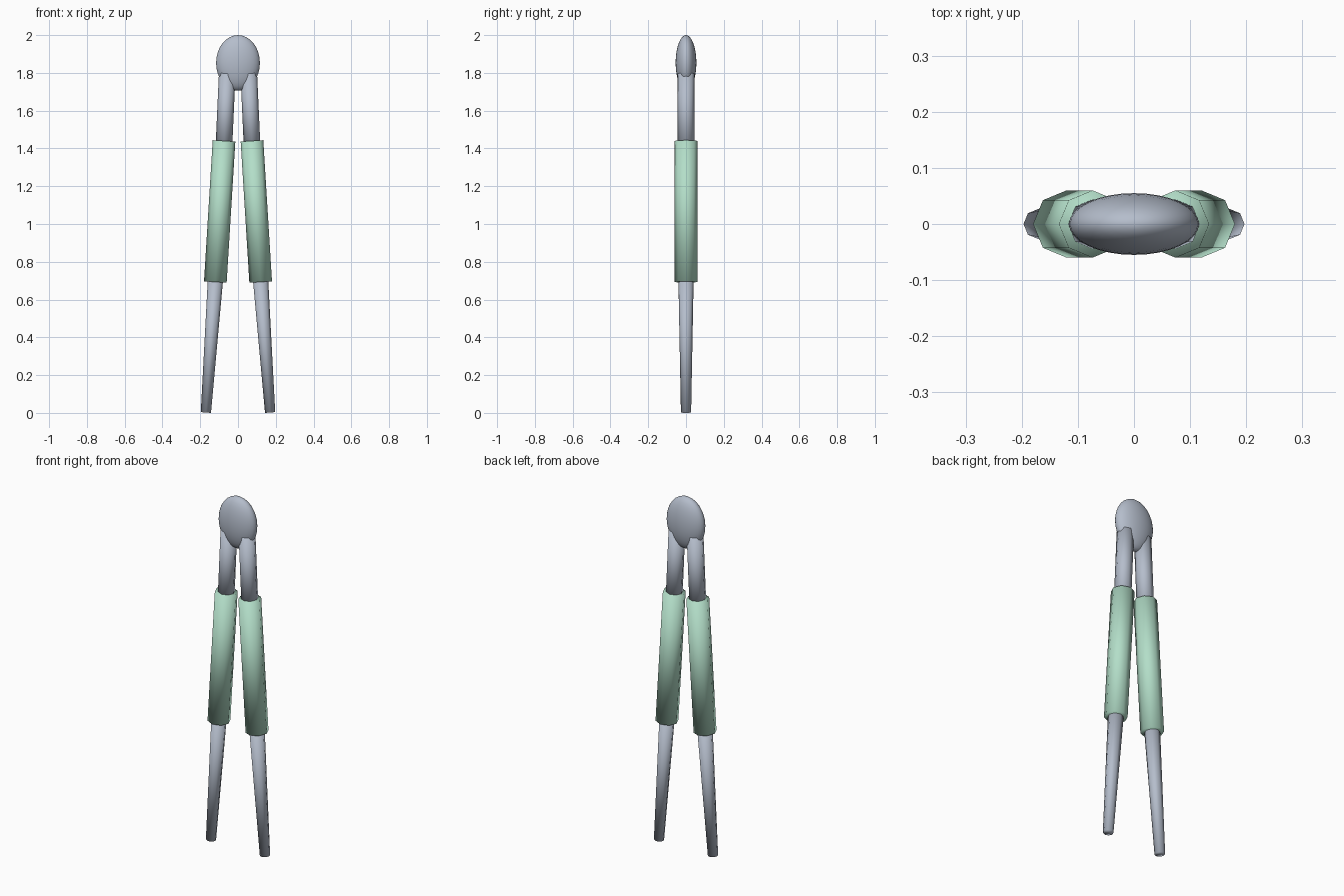
import bpy, bmesh
from mathutils import Vector, Matrix

if "Cube" in bpy.data.objects:
    bpy.data.objects.remove(bpy.data.objects["Cube"], do_unlink=True)


def make_material(name, rgb):
    mat = bpy.data.materials.new(name)
    mat.use_nodes = True
    mat.diffuse_color = (*rgb, 1)
    mat.node_tree.nodes["Principled BSDF"].inputs["Base Color"].default_value = (*rgb, 1)
    return mat


steel = make_material("blue grey metal", (0.46, 0.51, 0.60))
grip = make_material("mint grip", (0.45, 0.73, 0.58))


def add_object(name, bm, mat):
    mesh = bpy.data.meshes.new(name)
    for face in bm.faces:
        face.smooth = True
    bm.to_mesh(mesh)
    bm.free()
    mesh.materials.append(mat)
    obj = bpy.data.objects.new(name, mesh)
    bpy.context.collection.objects.link(obj)


def add_rod(name, bottom, top, r_bottom, r_top, mat):
    """Eight-sided tapered rod between two points in the xz plane."""
    a, b = Vector((bottom[0], 0, bottom[1])), Vector((top[0], 0, top[1]))
    turn = Vector((0, 0, 1)).rotation_difference(b - a).to_matrix().to_4x4()
    bm = bmesh.new()
    bmesh.ops.create_cone(bm, cap_ends=True, segments=8, radius1=r_bottom,
                          radius2=r_top, depth=(b - a).length,
                          matrix=Matrix.Translation((a + b) / 2) @ turn)
    add_object(name, bm, mat)


# Flattened hinge head
bm = bmesh.new()
bmesh.ops.create_uvsphere(bm, u_segments=32, v_segments=16, radius=1,
                          matrix=Matrix.Translation((0, 0, 1.853))
                          @ Matrix.Diagonal((0.116, 0.055, 0.147, 1)))
add_object("hinge_head", bm, steel)

# Two mirrored legs: upper arm, grip sleeve and tapered tip
for side, s in (("left", 1), ("right", -1)):
    add_rod(side + "_upper_arm", (s * 0.076, 1.38), (s * 0.057, 1.797), 0.044, 0.044, steel)
    add_rod(side + "_grip", (s * 0.12, 0.693), (s * 0.074, 1.44), 0.06, 0.06, grip)
    add_rod(side + "_tip", (s * 0.17, 0.002), (s * 0.117, 0.74), 0.027, 0.041, steel)
